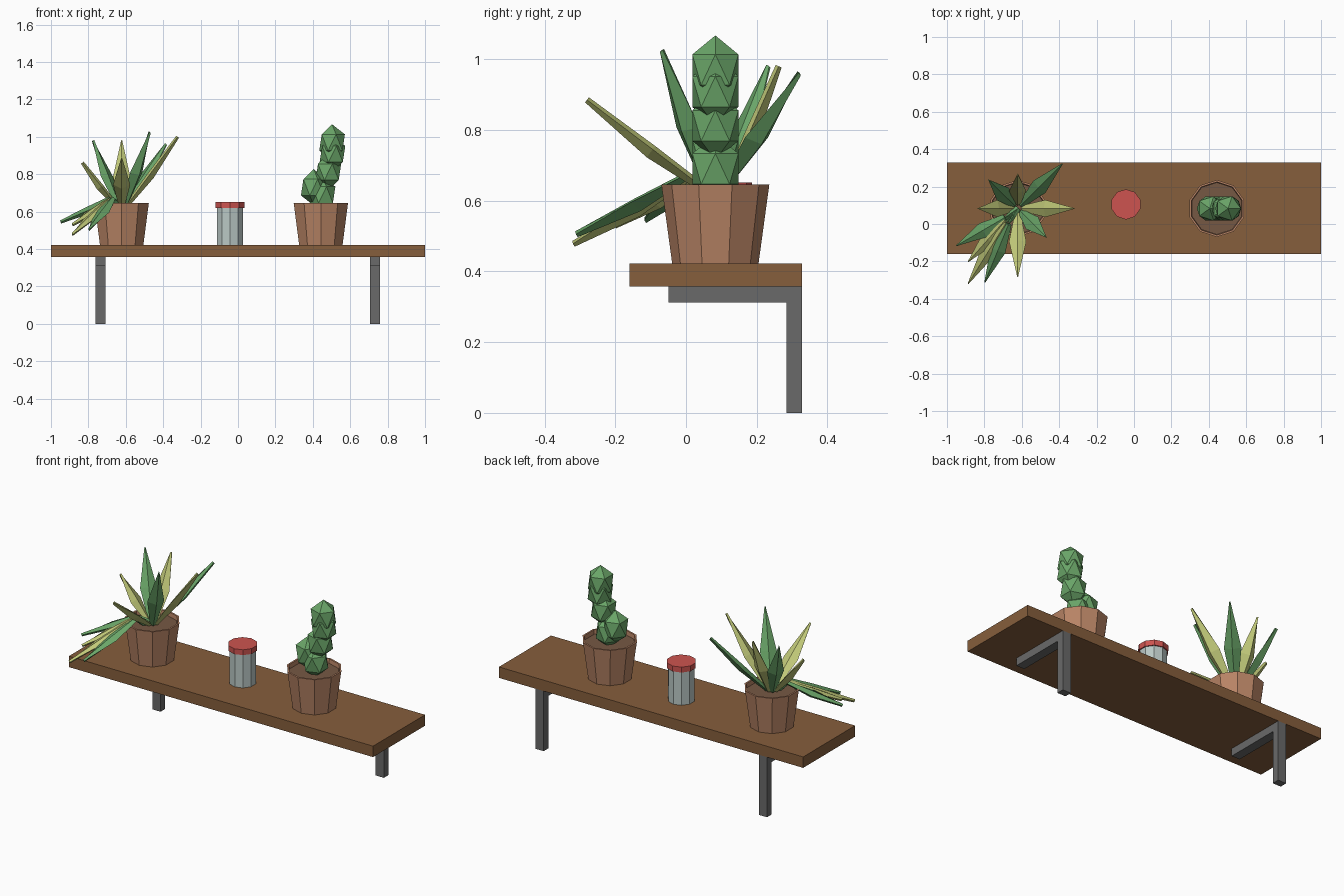
import bpy, bmesh, math
from mathutils import Vector

if "Cube" in bpy.data.objects:
    bpy.data.objects.remove(bpy.data.objects["Cube"])


def material(name, r, g, b):
    lin = [((c / 255 + 0.055) / 1.055) ** 2.4 for c in (r, g, b)]
    m = bpy.data.materials.new(name)
    m.diffuse_color = (*lin, 1)
    m.use_nodes = True
    m.node_tree.nodes["Principled BSDF"].inputs["Base Color"].default_value = m.diffuse_color
    return m


WOOD = material("shelf wood", 134, 94, 60)
METAL = material("bracket grey", 106, 106, 106)
CLAY = material("terracotta", 184, 132, 101)
SOIL = material("soil brown", 118, 88, 68)
GREEN = material("plant green", 106, 165, 104)
YELLOW = material("leaf yellow green", 192, 200, 120)
GLASS = material("jar pale grey", 186, 200, 197)
RED = material("lid red", 205, 84, 80)


def finish(name, bm, mat):
    bmesh.ops.recalc_face_normals(bm, faces=bm.faces)
    mesh = bpy.data.meshes.new(name)
    bm.to_mesh(mesh)
    bm.free()
    mesh.materials.append(mat)
    ob = bpy.data.objects.new(name, mesh)
    bpy.context.collection.objects.link(ob)
    return ob


def box(name, lo, hi, mat):
    bm = bmesh.new()
    bmesh.ops.create_cube(bm, size=1)
    for v in bm.verts:
        v.co = [(a + b) / 2 + c * (b - a) for a, b, c in zip(lo, hi, v.co)]
    return finish(name, bm, mat)


def lathe(name, cx, cy, profile, mat, n=10, cap_top=True):
    """Ten-sided turned part, a corner pointing to +y."""
    bm = bmesh.new()
    rings = [[bm.verts.new((cx + r * math.sin(2 * math.pi * i / n),
                            cy + r * math.cos(2 * math.pi * i / n), z))
              for i in range(n)] for r, z in profile]
    for a, b in zip(rings, rings[1:]):
        for i in range(n):
            j = (i + 1) % n
            bm.faces.new((a[i], a[j], b[j], b[i]))
    bm.faces.new(rings[0])
    if cap_top:
        bm.faces.new(rings[-1])
    return finish(name, bm, mat)


def leaf(name, base, tip, mat, half_width=0.046):
    """Diamond-section blade: narrow base, wide middle, pointed tip."""
    base, tip = Vector(base), Vector(tip)
    d = (tip - base).normalized()
    side = d.cross(Vector((0, 0, 1))).normalized()
    up = side.cross(d)
    bm = bmesh.new()
    rings = []
    for t, w, h, k in ((0, 0.016, 0.01, 0.012),
                       (0.45, half_width, 0.012, 0.028),
                       (1, 0.003, 0.009, 0.009)):
        c = base.lerp(tip, t)
        rings.append([bm.verts.new(p) for p in
                      (c - side * w, c + up * h, c + side * w, c - up * k)])
    for a, b in zip(rings, rings[1:]):
        for i in range(4):
            j = (i + 1) % 4
            bm.faces.new((a[i], a[j], b[j], b[i]))
    bm.faces.new(rings[0])
    bm.faces.new(rings[-1])
    return finish(name, bm, mat)


# Shelf board and L-shaped brackets
box("shelf_board", (-1, -0.16, 0.357), (1, 0.328, 0.422), WOOD)
for label, x in (("left", -0.735), ("right", 0.733)):
    box(label + "_bracket_post", (x - 0.027, 0.284, 0), (x + 0.027, 0.328, 0.357), METAL)
    box(label + "_bracket_arm", (x - 0.027, -0.05, 0.312), (x + 0.027, 0.284, 0.357), METAL)

# Pots with soil set a little below the rim
PY = 0.083
for label, x in (("left", -0.622), ("right", 0.443)):
    lathe(label + "_pot", x, PY, [(0.122, 0.422), (0.1525, 0.645),
                                  (0.142, 0.645), (0.139, 0.615)], CLAY, cap_top=False)
    lathe(label + "_soil", x, PY, [(0.136, 0.6), (0.139, 0.62)], SOIL)

# Jar and lid
lathe("jar", -0.043, 0.105, [(0.074, 0.422), (0.074, 0.62)], GLASS)
lathe("jar_lid", -0.043, 0.105, [(0.081, 0.62), (0.081, 0.652)], RED)

# Cactus of stretched icosahedron lumps
for i, (x, z) in enumerate(((0.452, 0.69), (0.405, 0.73), (0.483, 0.812),
                            (0.505, 0.908), (0.503, 0.97))):
    bm = bmesh.new()
    bmesh.ops.create_icosphere(bm, subdivisions=1, radius=1)
    for v in bm.verts:
        v.co = (x + v.co.x * 0.0765, PY + v.co.y * 0.0765, z + v.co.z * 0.097)
    finish(f"cactus_lump_{i + 1}", bm, GREEN)

# Upright leaves: yellow along the axes, green on the diagonals
CX = -0.622
upright = [((CX, -0.28, 0.885), YELLOW), ((CX, 0.262, 0.98), YELLOW),
           ((-0.323, PY, 1.0), YELLOW), ((-0.832, PY, 0.862), YELLOW),
           ((-0.472, -0.068, 1.025), GREEN), ((-0.385, 0.32, 0.96), GREEN),
           ((-0.775, 0.233, 0.98), GREEN)]
for i, (tip, mat) in enumerate(upright):
    out = (Vector(tip) - Vector((CX, PY, 0.64)))
    out.z = 0
    base = Vector((CX, PY, 0.63)) + out.normalized() * 0.025
    leaf(f"upright_leaf_{i + 1}", base, tip, mat)

# Leaves drooping over the front left rim
droop = [((-0.69, 0.035, 0.67), (-0.948, -0.115, 0.545), GREEN),
         ((-0.685, 0.005, 0.665), (-0.886, -0.318, 0.478), YELLOW),
         ((-0.67, 0.0, 0.67), (-0.797, -0.31, 0.505), GREEN),
         ((-0.69, 0.02, 0.665), (-0.885, -0.2, 0.53), YELLOW)]
for i, (base, tip, mat) in enumerate(droop):
    leaf(f"drooping_leaf_{i + 1}", base, tip, mat, 0.042)
    # short stem joining the leaf to the plant centre
    leaf(f"drooping_stem_{i + 1}", (CX, PY, 0.63), Vector(base), GREEN, 0.016)
